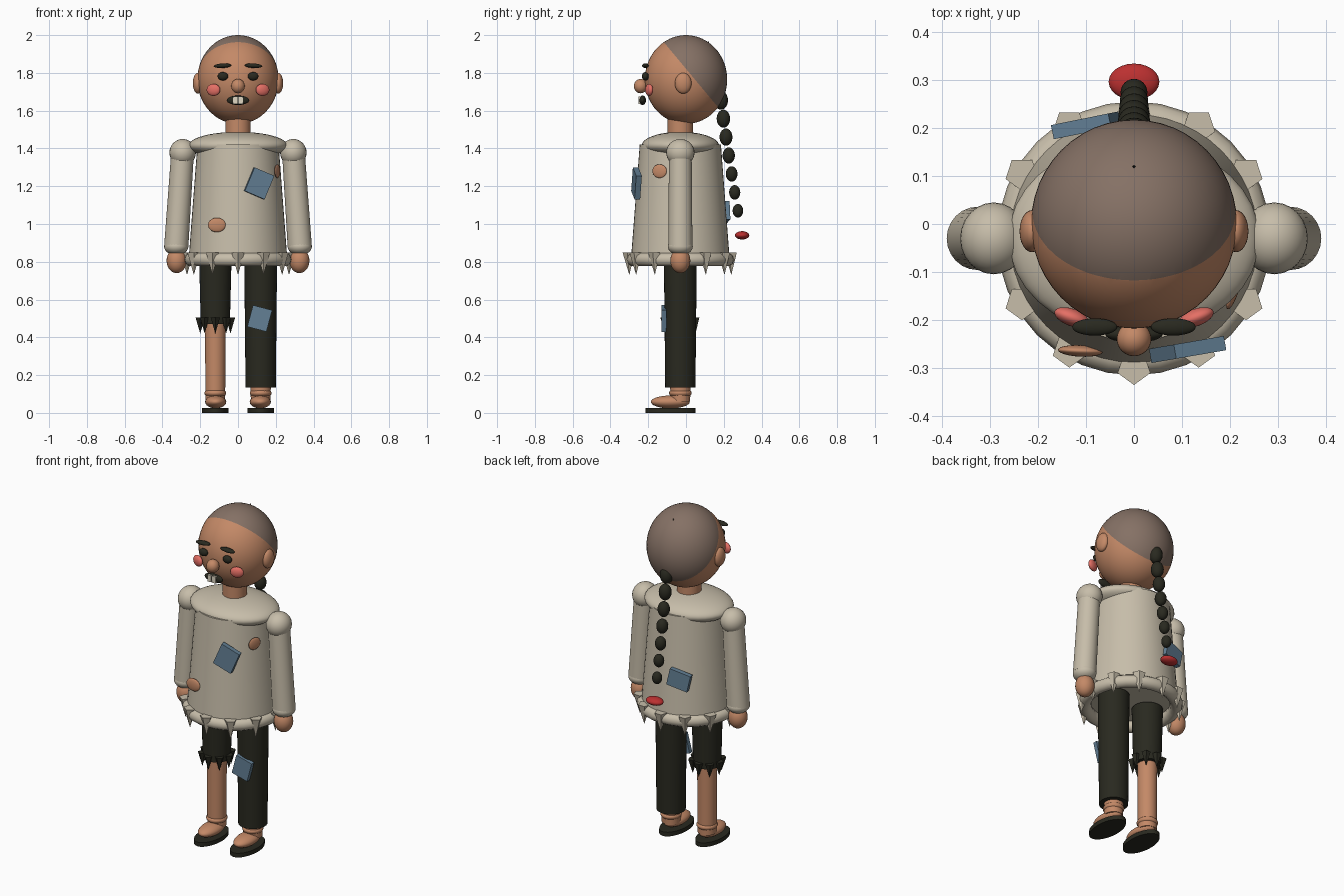
import bpy, bmesh, math
from mathutils import Vector

cube = bpy.data.objects.get("Cube")
if cube:
    bpy.data.objects.remove(cube)

def material(name, rgb):
    m = bpy.data.materials.new(name)
    m.use_nodes = True
    m.diffuse_color = (*rgb, 1)
    m.node_tree.nodes["Principled BSDF"].inputs["Base Color"].default_value = (*rgb, 1)
    return m

skin = material("skin", (0.55, 0.25, 0.135))
stubble = material("shaved_hair", (0.235, 0.165, 0.13))
cream = material("shirt_cream", (0.57, 0.51, 0.40))
dark = material("charcoal", (0.022, 0.022, 0.014))
blue = material("patch_blue", (0.125, 0.215, 0.30))
red = material("tie_red", (0.50, 0.03, 0.03))
pink = material("cheek_pink", (0.78, 0.16, 0.13))
ivory = material("tooth_ivory", (0.75, 0.69, 0.56))

def finish(name, mat, smooth=True):
    ob = bpy.context.object
    ob.name = name
    ob.data.materials.append(mat)
    if smooth:
        bpy.ops.object.shade_smooth_by_angle(angle=math.radians(40))
    return ob

def ball(name, mat, loc, size, rot=(0, 0, 0), seg=24):
    bpy.ops.mesh.primitive_uv_sphere_add(segments=seg, ring_count=seg * 2 // 3,
                                         radius=1, location=loc, rotation=rot)
    bpy.context.object.scale = size
    return finish(name, mat)

def tube(name, mat, bottom, top, r1, r2, sides=32):
    a, b = Vector(bottom), Vector(top)
    bpy.ops.mesh.primitive_cone_add(vertices=sides, radius1=r1, radius2=r2,
                                    depth=(b - a).length, location=(a + b) / 2)
    ob = bpy.context.object
    ob.rotation_euler = (b - a).to_track_quat("Z", "Y").to_euler()
    return finish(name, mat)

def box(name, mat, loc, size, rot=(0, 0, 0)):
    bpy.ops.mesh.primitive_cube_add(size=1, location=loc, rotation=rot)
    bpy.context.object.scale = size
    return finish(name, mat, False)

def spikes(name, mat, centre, ring, count, radius, length, sides):
    # Cones pointing down, spaced round a ring
    bm = bmesh.new()
    for i in range(count):
        t = math.tau * i / count
        off = Vector((math.sin(t) * ring, -math.cos(t) * ring, 0))
        ringv = []
        for k in range(sides):
            a = math.tau * k / sides
            ringv.append(bm.verts.new(off + Vector((math.sin(a), -math.cos(a), 0)) * radius))
        tip = bm.verts.new(off + Vector((0, 0, -length)))
        bm.faces.new(ringv)
        for k in range(sides):
            bm.faces.new((ringv[k], tip, ringv[(k + 1) % sides]))
    bmesh.ops.recalc_face_normals(bm, faces=bm.faces)
    me = bpy.data.meshes.new(name)
    bm.to_mesh(me)
    bm.free()
    ob = bpy.data.objects.new(name, me)
    ob.location = centre
    me.materials.append(mat)
    bpy.context.collection.objects.link(ob)

Y = -0.03   # body axis

# Head, split by a sloping hairline
head = ball("head", skin, (0, 0, 1.765), (0.215, 0.218, 0.235), seg=48)
head.data.materials.append(stubble)
normal = Vector((0, 0.36 * 0.218, 0.30 * 0.235)).normalized()
point = Vector((0, 0, 0.24))
bm = bmesh.new()
bm.from_mesh(head.data)
bmesh.ops.bisect_plane(bm, geom=bm.verts[:] + bm.edges[:] + bm.faces[:],
                       plane_co=point, plane_no=normal)
for f in bm.faces:
    f.material_index = int((f.calc_center_median() - point).dot(normal) > 0)
bm.to_mesh(head.data)
bm.free()
tube("hair_tuft", dark, (0, 0.115, 1.94), (0, 0.122, 1.972), 0.009, 0, 8)

# Face
ball("nose", skin, (0, -0.24, 1.73), (0.036, 0.036, 0.038))
ball("mouth", dark, (0, -0.23, 1.655), (0.06, 0.018, 0.025))
for s, side in ((1, "left"), (-1, "right")):
    ball(side + "_ear", skin, (s * 0.213, -0.015, 1.745), (0.026, 0.044, 0.055))
    ball(side + "_cheek", pink, (s * 0.13, -0.195, 1.71), (0.038, 0.018, 0.032), (0, 0, s * 0.35))
    ball(side + "_eye", dark, (s * 0.08, -0.215, 1.782), (0.028, 0.018, 0.022))
    ball(side + "_brow", dark, (s * 0.082, -0.215, 1.838), (0.047, 0.018, 0.012), (0, s * 0.05, 0))
    box(side + "_tooth", ivory, (s * 0.015, -0.244, 1.655), (0.024, 0.014, 0.04))
tube("neck", skin, (0, Y, 1.44), (0, Y, 1.56), 0.067, 0.067)

# Shirt
tube("shirt_body", cream, (0, Y, 0.83), (0, Y, 1.42), 0.26, 0.215, 48)
ball("shirt_shoulders", cream, (0, Y, 1.415), (0.262, 0.205, 0.073), seg=36)
bpy.ops.mesh.primitive_torus_add(major_segments=32, minor_segments=10, major_radius=0.25,
                                 minor_radius=0.036, location=(0, Y, 0.812))
finish("shirt_hem", cream)
spikes("hem_points", cream, (0, Y, 0.85), 0.27, 12, 0.036, 0.12, 5)

# Arms
for s, side in ((1, "left"), (-1, "right")):
    ball(side + "_shoulder", cream, (s * 0.293, Y, 1.378), (0.07, 0.075, 0.072))
    tube(side + "_sleeve", cream, (s * 0.327, Y, 0.88), (s * 0.293, Y, 1.385), 0.064, 0.06)
    ball(side + "_cuff", cream, (s * 0.327, Y, 0.88), (0.064, 0.066, 0.045))
    ball(side + "_hand", skin, (s * 0.325, Y, 0.806), (0.053, 0.053, 0.066))

# Patches and holes
box("chest_patch", blue, (0.112, -0.262, 1.215), (0.115, 0.03, 0.135), (0, 0.4, 0.17))
box("back_patch", blue, (-0.1, 0.206, 1.06), (0.125, 0.03, 0.1), (0, -0.22, 0.2))
box("knee_patch", blue, (0.115, -0.117, 0.5), (0.105, 0.025, 0.118), (0, 0.26, 0))
ball("belly_hole", skin, (-0.112, -0.265, 0.995), (0.047, 0.012, 0.038), (0, 0, -0.05))
ball("side_hole", skin, (0.208, -0.14, 1.28), (0.04, 0.01, 0.036), (0, 0, 1.25))

# Legs and trousers
tube("right_trouser", dark, (-0.12, Y, 0.47), (-0.12, Y, 0.82), 0.077, 0.086)
spikes("torn_trouser_points", dark, (-0.12, Y, 0.505), 0.08, 8, 0.026, 0.085, 5)
tube("right_shin", skin, (-0.12, Y, 0.06), (-0.12, Y, 0.5), 0.052, 0.055)
tube("left_trouser", dark, (0.12, Y, 0.135), (0.12, Y, 0.82), 0.08, 0.087)
tube("left_shin", skin, (0.12, Y, 0.06), (0.12, Y, 0.2), 0.052, 0.055)

# Feet and soles
for s, side in ((1, "left"), (-1, "right")):
    ball(side + "_foot", skin, (s * 0.118, -0.083, 0.058), (0.056, 0.103, 0.034))
    ball(side + "_ankle", skin, (s * 0.12, Y, 0.105), (0.058, 0.06, 0.028))
    sole = tube(side + "_sole", dark, (s * 0.12, -0.082, 0), (s * 0.12, -0.082, 0.025), 1, 1)
    sole.scale = (0.07, 0.132, 1)

# Braid of shrinking beads with a tie
for i in range(7):
    t = i / 6
    ball(f"braid_{i + 1}", dark, (0, 0.185 + 0.075 * t + 0.015 * t * t, 1.655 - 0.585 * t),
         (0.037 - 0.009 * t, 0.037 - 0.009 * t, 0.05 - 0.014 * t))
ball("braid_tie", red, (0, 0.297, 0.94), (0.053, 0.038, 0.022))
